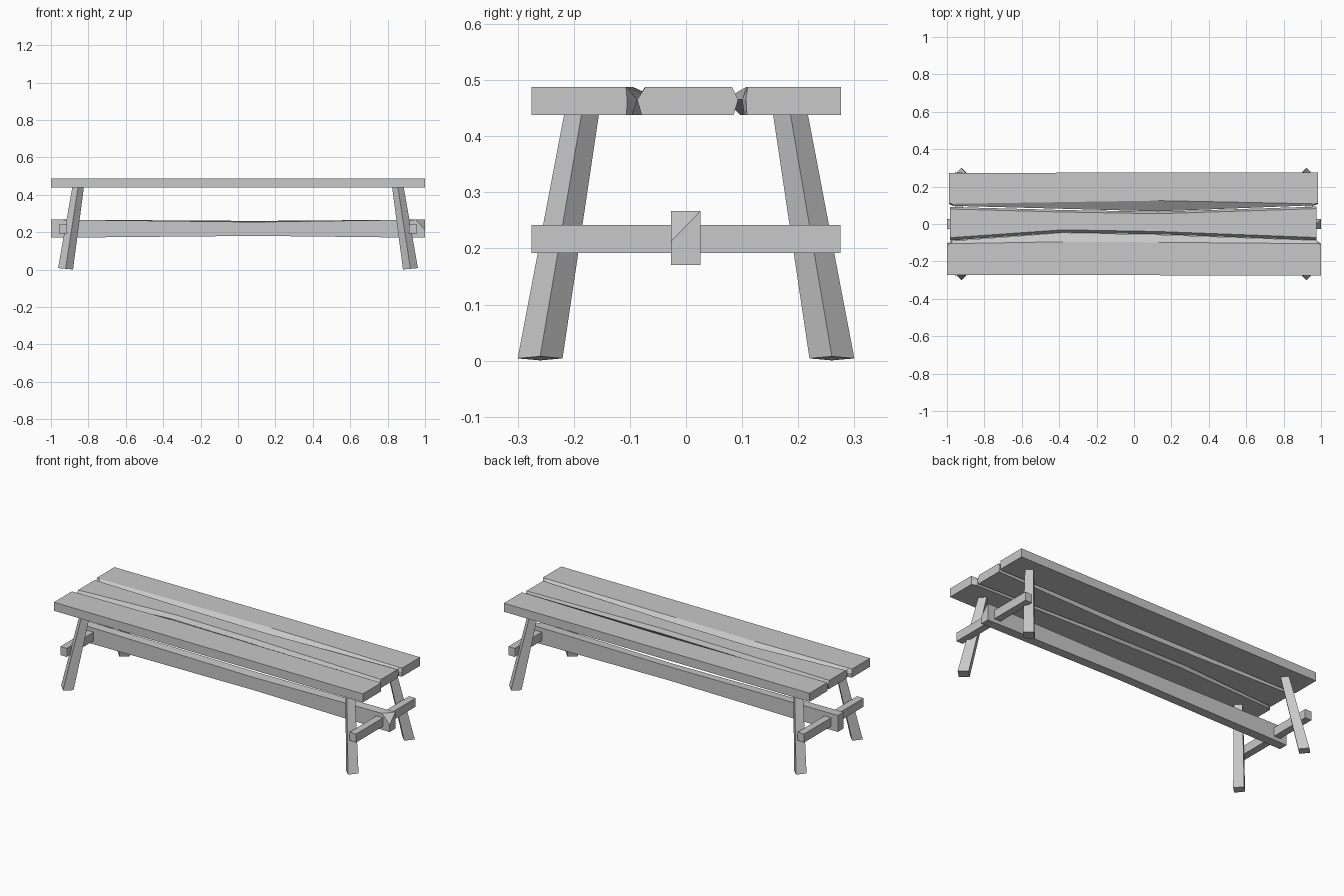
import bpy
import bmesh
from mathutils import Vector

default = bpy.data.objects.get("Cube")
if default:
    bpy.data.objects.remove(default, do_unlink=True)

wood = bpy.data.materials.new("grey_wood")
wood.use_nodes = True
GREY = (0.58, 0.58, 0.58, 1)
wood.diffuse_color = GREY
wood.node_tree.nodes["Principled BSDF"].inputs["Base Color"].default_value = GREY

Z_LOW, Z_MID, Z_TOP = 0.438, 0.465, 0.488


def loft(name, rings, cut=None):
    """Bridge matching rings of points, cap both ends, optionally slice off a corner."""
    bm = bmesh.new()
    loops = [[bm.verts.new(p) for p in ring] for ring in rings]
    n = len(loops[0])
    for a, b in zip(loops, loops[1:]):
        for i in range(n):
            j = (i + 1) % n
            bm.faces.new((a[i], a[j], b[j], b[i]))
    bm.faces.new(loops[0])
    bm.faces.new(loops[-1])
    bmesh.ops.recalc_face_normals(bm, faces=bm.faces[:])
    if cut:
        point, normal = cut
        bmesh.ops.bisect_plane(bm, geom=bm.verts[:] + bm.edges[:] + bm.faces[:],
                               plane_co=point, plane_no=normal, clear_outer=True)
        bmesh.ops.holes_fill(bm, edges=[e for e in bm.edges if e.is_boundary])
        bmesh.ops.recalc_face_normals(bm, faces=bm.faces[:])
    mesh = bpy.data.meshes.new(name)
    bm.to_mesh(mesh)
    bm.free()
    mesh.materials.append(wood)
    obj = bpy.data.objects.new(name, mesh)
    bpy.context.collection.objects.link(obj)
    return obj


def side_plank(name, stations):
    """Stations: x, outer y, top crease y, bulging inner edge y."""
    loft(name, [[(x, out, Z_LOW), (x, (crease + edge) / 2, Z_LOW), (x, edge, Z_MID),
                 (x, crease, Z_TOP), (x, out, Z_TOP)]
                for x, out, crease, edge in stations])


# Seat planks with rough, wavy inner edges
side_plank("front_plank", [(-1.0, -0.272, -0.107, -0.105), (-0.975, -0.272, -0.105, -0.09),
                           (-0.38, -0.272, -0.095, -0.046), (0.13, -0.274, -0.098, -0.057),
                           (0.975, -0.275, -0.105, -0.087), (1.0, -0.275, -0.107, -0.105)])
side_plank("back_plank", [(-0.99, 0.272, 0.11, 0.107), (-0.97, 0.272, 0.108, 0.097),
                          (0.13, 0.276, 0.125, 0.068),
                          (0.965, 0.276, 0.108, 0.1), (0.985, 0.276, 0.11, 0.107)])

# Middle plank: x, front edge y, back edge y
middle = [(-0.983, -0.088, 0.091), (-0.38, -0.046, 0.075),
          (0.13, -0.055, 0.066), (0.975, -0.087, 0.093)]
loft("middle_plank", [[(x, f + 0.008, Z_LOW), (x, f, Z_MID), (x, f + 0.015, Z_TOP),
                       (x, b - 0.011, Z_TOP), (x, b, Z_MID), (x, b - 0.008, Z_LOW)]
                      for x, f, b in middle])

# Long beam, slightly waisted, with one chipped corner
beam = [(-1.0, 0.17, 0.267, 0.267), (0.1, 0.18, 0.254, 0.26), (1.0, 0.17, 0.267, 0.267)]
a, b, c = Vector((0.95, -0.027, 0.267)), Vector((1, -0.027, 0.212)), Vector((1, 0.026, 0.267))
normal = (b - a).cross(c - a).normalized()
if normal.x < 0:
    normal.negate()
loft("long_beam", [[(x, -0.027, low), (x, 0.026, low), (x, 0.026, back), (x, -0.027, front)]
                   for x, low, front, back in beam], cut=(a, normal))

# Splayed diamond-section legs and the cross bars joining them
for sx, side in ((1, "left"), (-1, "right")):
    for sy, end in ((-1, "front"), (1, "back")):
        rings = []
        for x, y, z, r, tilt in ((0.922, 0.26, 0.004, 0.04, 0.09), (0.855, 0.186, 0.44, 0.031, 0)):
            rings.append([(sx * (x + dx * r), sy * (y + dy * r), z + tilt * dx * r)
                          for dx, dy in ((1, 0), (0, 1), (-1, 0), (0, -1))])
        loft(f"{end}_{side}_leg", rings)
    loft(f"{side}_cross_bar", [[(sx * x, y, z) for x, z in
                                ((0.915, 0.192), (0.957, 0.192), (0.957, 0.242), (0.915, 0.242))]
                               for y in (-0.275, 0.275)])
